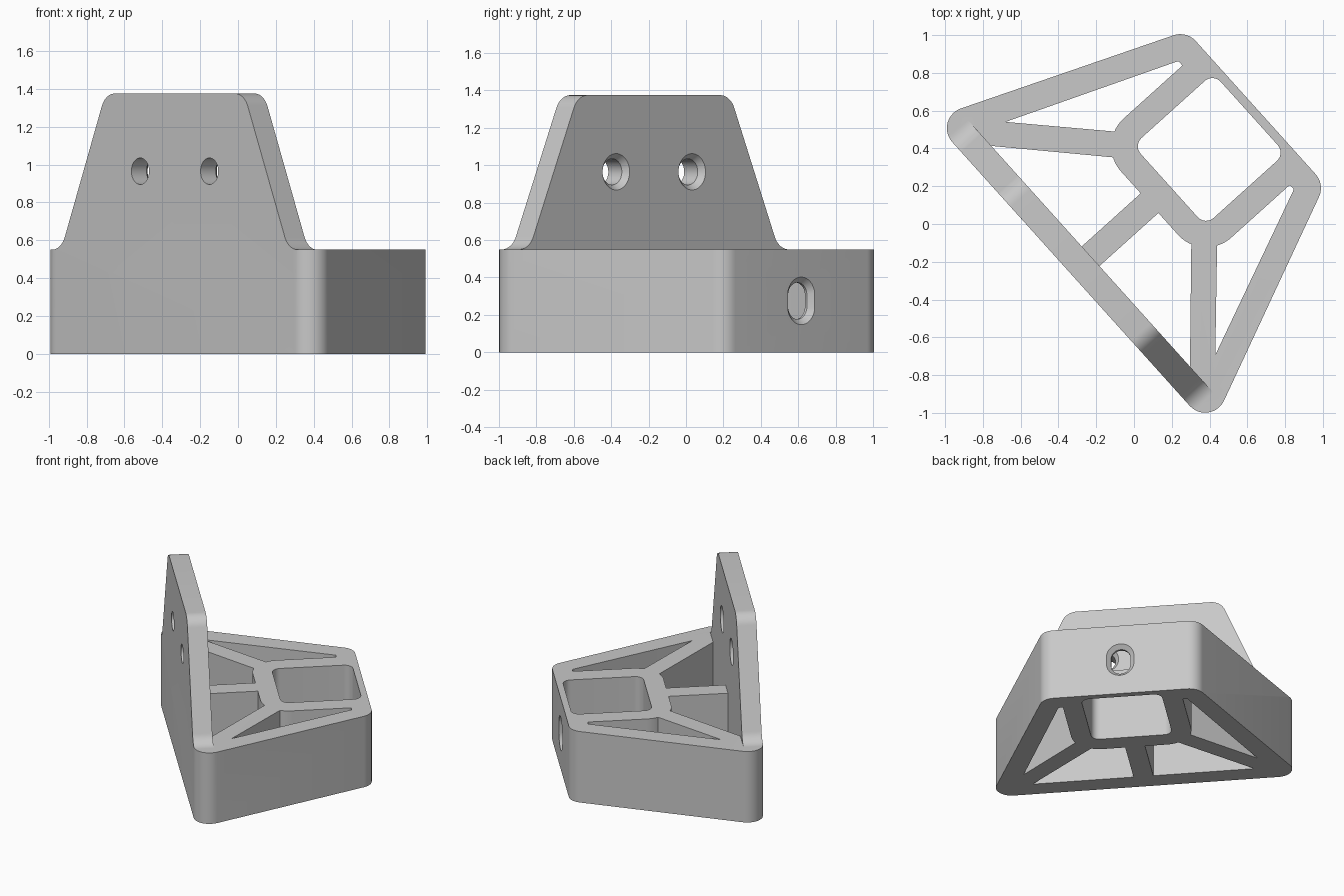
import bpy, bmesh, math
from mathutils import Vector

if "Cube" in bpy.data.objects:
    bpy.data.objects.remove(bpy.data.objects["Cube"])

grey = bpy.data.materials.new("light_grey")
grey.diffuse_color = (0.58, 0.58, 0.58, 1)
grey.use_nodes = True
grey.node_tree.nodes["Principled BSDF"].inputs["Base Color"].default_value = grey.diffuse_color


def rounded(points, steps=10):
    """Closed 2D loop; a point (a, b, r) gets a corner arc of radius r."""
    out = []
    for i, p in enumerate(points):
        v = Vector(p[:2])
        if len(p) == 2:
            out.append(v)
            continue
        d1 = (Vector(points[i - 1][:2]) - v).normalized()
        d2 = (Vector(points[(i + 1) % len(points)][:2]) - v).normalized()
        half = d1.angle(d2) / 2
        centre = v + (d1 + d2).normalized() * p[2] / math.sin(half)
        s = v + d1 * p[2] / math.tan(half) - centre
        e = v + d2 * p[2] / math.tan(half) - centre
        w = s.angle(e)
        for k in range(steps + 1):
            t = k / steps
            out.append(centre + (s * math.sin((1 - t) * w) + e * math.sin(t * w)) / math.sin(w))
    return out


def loft(name, loops):
    """Solid through matching 3D loops, capped at both ends."""
    bm = bmesh.new()
    rings = [[bm.verts.new(c) for c in loop] for loop in loops]
    n = len(rings[0])
    for a, b in zip(rings, rings[1:]):
        for i in range(n):
            j = (i + 1) % n
            bm.faces.new((a[i], a[j], b[j], b[i]))
    bm.faces.new(rings[0])
    bm.faces.new(rings[-1])
    bmesh.ops.recalc_face_normals(bm, faces=bm.faces)
    me = bpy.data.meshes.new(name)
    bm.to_mesh(me)
    bm.free()
    ob = bpy.data.objects.new(name, me)
    bpy.context.collection.objects.link(ob)
    return ob


def upright(name, loop, z0, z1):
    return loft(name, [[(p.x, p.y, z) for p in loop] for z in (z0, z1)])


def slot(u, z, r, straight, y):
    """Stadium (or circle) loop in the plane at depth y."""
    pts = []
    for k in range(32):
        a = 2 * math.pi * (k + 0.5) / 32
        pts.append((u + r * math.cos(a), y, z + r * math.sin(a) + math.copysign(straight, math.sin(a))))
    return pts


def cut(body, cutter):
    cutter.hide_render = True
    m = body.modifiers.new("cut", 'BOOLEAN')
    m.operation, m.solver, m.object = 'DIFFERENCE', 'EXACT', cutter
    bpy.context.view_layer.objects.active = body
    bpy.ops.object.modifier_apply(modifier=m.name)
    bpy.data.objects.remove(cutter)


# Bracket body: rounded trapezoid block
body = upright("bracket", rounded([(-1.106, -0.425, 0.11), (1.106, -0.425, 0.11),
                                   (0.547, 0.891, 0.11), (-0.547, 0.891, 0.11)]), 0, 1.5)

# Clear everything above the base behind the upright plate
cut(body, upright("cut_top", rounded([(-1.4, -0.285), (1.4, -0.285), (1.4, 1.2), (-1.4, 1.2)]), 0.55, 1.7))

# Sloped, filleted outline of the upright plate
side = rounded([(-1.4, 0.55), (-0.897, 0.55, 0.11), (-0.548, 1.375, 0.11), (0.548, 1.375, 0.11),
                (0.897, 0.55, 0.11), (1.4, 0.55), (1.4, 1.7), (-1.4, 1.7)])
cut(body, loft("cut_outline", [[(p.x, y, p.y) for p in side] for y in (-0.6, -0.2)]))

# Square pocket through the base
cut(body, upright("cut_pocket", rounded([(-0.285, 0.275, 0.06), (0.285, 0.275, 0.06),
                                         (0.285, 0.845, 0.06), (-0.285, 0.845, 0.06)]), -0.1, 0.7))


# Pockets left between the ribs, which meet the rounded wall of the square pocket
def arc(a0, a1):
    return [(-0.225 + 0.2 * math.cos(math.radians(a0 + (a1 - a0) * k / 6)),
             0.335 + 0.2 * math.sin(math.radians(a0 + (a1 - a0) * k / 6))) for k in range(7)]


outer = [(-0.83, -0.144), (-0.457, 0.752, 0.008), (-0.425, 0.752, 0.008)] + arc(180, 205)
inner = [(-0.786, -0.285)] + arc(245, 270) + [(-0.07, 0.135), (-0.07, -0.285)]
for s in (1, -1):
    for pts in (outer, inner):
        cut(body, upright("cut_rib_pocket", rounded([(p[0] * s,) + tuple(p[1:]) for p in pts]), -0.1, 0.7))

# Two countersunk screw holes in the plate
for u in (-0.273, 0.273):
    cut(body, loft("cut_screw", [slot(u, 0.965, 0.07, 0, -0.6), slot(u, 0.965, 0.07, 0, -0.317),
                                 slot(u, 0.965, 0.0975, 0, -0.285), slot(u, 0.965, 0.0975, 0, -0.2)]))

# Chamfered slot in the rear wall
cut(body, loft("cut_slot", [slot(0, 0.275, 0.068, 0.03, 0.7), slot(0, 0.275, 0.068, 0.03, 0.861),
                            slot(0, 0.275, 0.0975, 0.03, 0.891), slot(0, 0.275, 0.0975, 0.03, 1.0)]))

# Finish: colour, shading and placement
body.data.materials.clear()
body.data.materials.append(grey)
body.rotation_euler.z = math.radians(-48)
body.location = (-0.018, 0.020, 0)
bpy.ops.object.select_all(action='DESELECT')
body.select_set(True)
bpy.context.view_layer.objects.active = body
bpy.ops.object.shade_smooth_by_angle(angle=math.radians(30))
